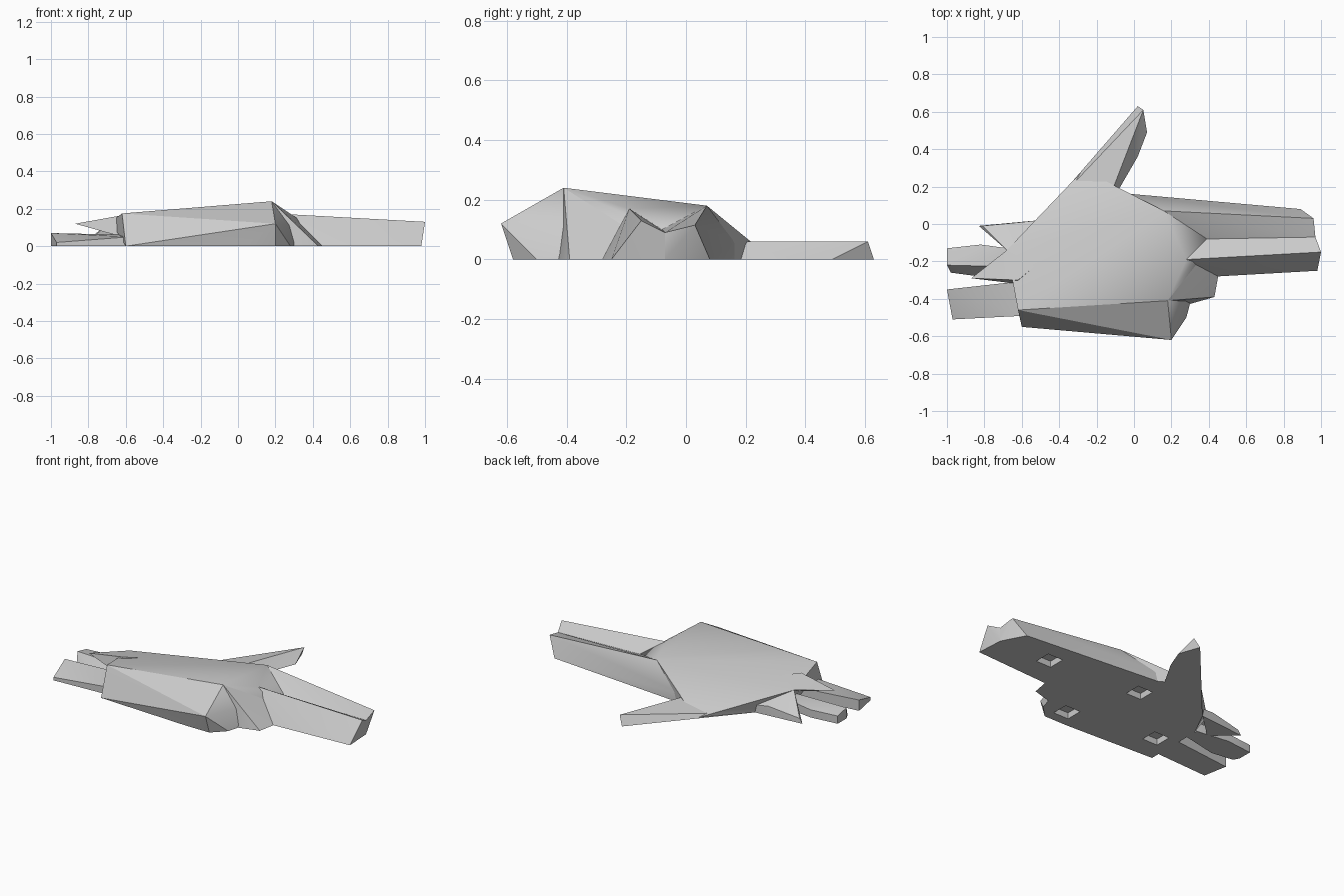
import bpy, bmesh, math
from mathutils import Vector, Matrix

start_cube = bpy.data.objects.get("Cube")
if start_cube:
    bpy.data.objects.remove(start_cube, do_unlink=True)

# One plain grey material
grey = bpy.data.materials.new("light_grey")
grey.use_nodes = True
colour = (0.6, 0.6, 0.6, 1)
grey.diffuse_color = colour
grey.node_tree.nodes["Principled BSDF"].inputs["Base Color"].default_value = colour


def finish(name, bm):
    bmesh.ops.recalc_face_normals(bm, faces=bm.faces)
    mesh = bpy.data.meshes.new(name)
    bm.to_mesh(mesh)
    bm.free()
    mesh.materials.append(grey)
    obj = bpy.data.objects.new(name, mesh)
    bpy.context.scene.collection.objects.link(obj)
    return obj


# Square sockets sunk into the flat underside
bm = bmesh.new()
for x, y in [(.6, -.06), (-.05, -.01), (.13, -.46), (-.47, -.36)]:
    place = Matrix.Translation((x, y, 0)) @ Matrix.Diagonal((.11, .11, .08, 1))
    bmesh.ops.create_cube(bm, size=1, matrix=place)
socket_cutter = finish("socket_cutter", bm)
socket_cutter.hide_render = True
socket_cutter.hide_viewport = True
socket_cutter.display_type = 'WIRE'


def faceted_part(name, points, sockets=False):
    """Convex faceted solid wrapped around its corner points."""
    bm = bmesh.new()
    for point in points:
        bm.verts.new(Vector(point))
    result = bmesh.ops.convex_hull(bm, input=bm.verts[:])
    inner = {g for g in result["geom_interior"] if isinstance(g, bmesh.types.BMVert)}
    bmesh.ops.delete(bm, geom=list(inner), context='VERTS')
    bmesh.ops.dissolve_limit(bm, angle_limit=math.radians(1),
                             verts=bm.verts[:], edges=bm.edges[:])
    obj = finish(name, bm)
    obj.data.polygons.foreach_set("use_smooth", [True] * len(obj.data.polygons))
    obj.data.set_sharp_from_angle(angle=math.radians(30))
    if sockets:
        cut = obj.modifiers.new("sockets", 'BOOLEAN')
        cut.operation = 'DIFFERENCE'
        cut.solver = 'EXACT'
        cut.object = socket_cutter
    return obj


def floor(point):
    """The spot on the ground below a point."""
    return (point[0], point[1], 0)


# Corners shared by neighbouring parts
peak = (.18, -.41, .24)
wrist_top = (-.62, -.46, .175)
back_knuckle = (.16, .07, .18)
front_knuckle = (.28, -.19, .17)
valley = (.39, -.08, .1)
valley_end = (.97, -.07, .09)
heel = (.2, -.62, .12)
heel_side = (.29, -.43, 0)
knuckle_side = (.45, -.28, 0)
thumb_root = (-.12, .17, .06)
thumb_web = (-.27, .29, 0)
wrist_back = (-.51, .02, .05)
notch = (-.68, -.14, .13)
wrist_foot = (-.6, -.55, 0)

# Palm
faceted_part("palm", [
    peak, wrist_top, back_knuckle, front_knuckle, valley, heel, heel_side,
    thumb_root, floor(thumb_root), thumb_web, wrist_back, floor(wrist_back),
    notch, wrist_foot, (-.52, -.54, .05), (.03, -.58, 0), (.2, -.58, 0),
    (.28, -.5, 0), (-.6, -.16, 0), floor(valley)], sockets=True)

# Curled finger beside the palm
faceted_part("curled_finger", [
    peak, front_knuckle, heel_side, knuckle_side, (.43, -.39, 0),
    floor(peak), floor(front_knuckle)], sockets=True)

# Two long fingers fused along a valley
faceted_part("front_finger", [
    front_knuckle, floor(front_knuckle), valley, floor(valley), knuckle_side,
    valley_end, floor(valley_end), (1, -.15, .13), (.98, -.25, 0)], sockets=True)
faceted_part("back_finger", [
    back_knuckle, valley, floor(valley), valley_end, floor(valley_end),
    thumb_root, floor(thumb_root), (.96, .03, .115), (.89, .08, 0)], sockets=True)

# Thumb
faceted_part("thumb", [
    thumb_root, thumb_web, (-.09, .17, 0), floor(wrist_back),
    (.05, .61, .06), (.02, .63, 0), (.07, .49, 0), (.02, .36, 0)])

# Torn points at the wrist
faceted_part("wrist_spike_middle", [
    (-.87, -.29, .12), notch, (-.62, -.3, .165), (-.62, -.32, .05),
    (-.5, -.2, .15), (-.5, -.2, .05)])
faceted_part("wrist_spike_back", [
    (-.83, -.01, 0), (-.81, -.01, .03), notch, floor(notch),
    (-.6, .01, .06), wrist_back, floor(wrist_back)])

# Flat strips trailing from the wrist
front_strip = [(-1, -.35, .07), (-.97, -.51, .02), (-.58, -.49, .05), (-.55, -.3, .06)]
back_strip = [(-1, -.13, .05), (-1, -.22, .07), (-.82, -.11, .05), (-.6, -.14, .06),
              (-.6, -.23, .06)]
faceted_part("wrist_strip_front", front_strip + [floor(p) for p in front_strip])
faceted_part("wrist_strip_back", back_strip + [floor(p) for p in back_strip]
             + [(-.98, -.26, 0), (-.83, -.28, 0)])
